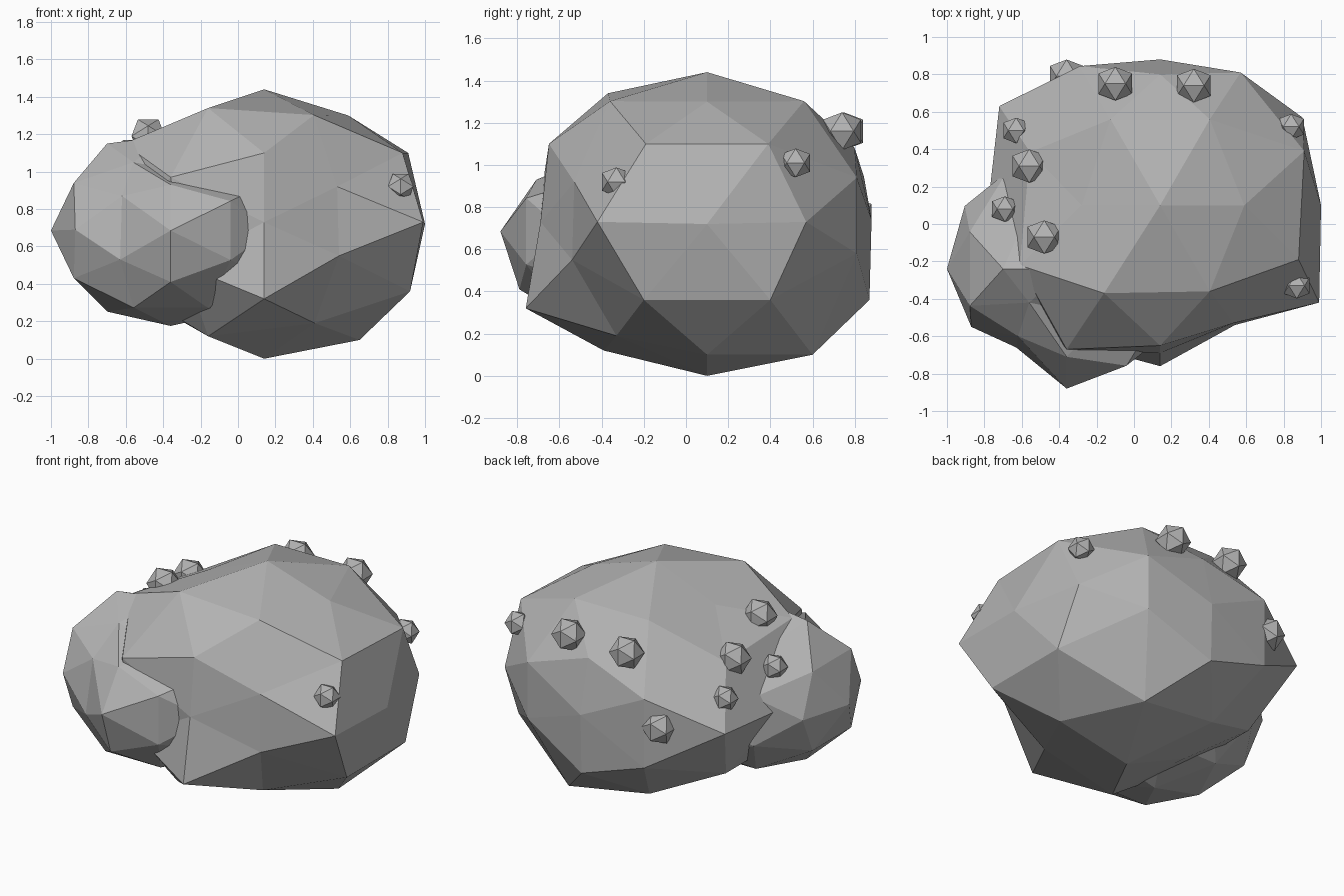
import bpy, bmesh
from itertools import product
from mathutils import Vector

cube = bpy.data.objects.get("Cube")
if cube:
    bpy.data.objects.remove(cube, do_unlink=True)

# One stone colour for everything
stone = bpy.data.materials.new("stone_grey")
stone.use_nodes = True
colour = (0.45, 0.45, 0.45, 1)
stone.diffuse_color = colour
stone.node_tree.nodes["Principled BSDF"].inputs["Base Color"].default_value = colour

CORNERS = [(0.526, 0, 0.851)]
MIDPOINTS = [(1, 0, 0), (0.309, 0.5, 0.809)]


def sphere_points(seeds):
    """All sign changes and cyclic shifts of the seed directions."""
    points = set()
    for seed in seeds:
        for signs in product((-1, 1), repeat=3):
            x, y, z = (s * c for s, c in zip(signs, seed))
            points |= {(x, y, z), (z, x, y), (y, z, x)}
    return sorted(points)


def build_rock(name, centre, radii, seeds, chips=()):
    """Faceted ellipsoid; each chip pulls the nearest corner to its position."""
    centre, radii = Vector(centre), Vector(radii)
    bm = bmesh.new()
    for point in sphere_points(seeds):
        bm.verts.new(point)
    bmesh.ops.convex_hull(bm, input=bm.verts[:])
    bmesh.ops.recalc_face_normals(bm, faces=bm.faces[:])
    directions = {v: v.co.copy() for v in bm.verts}
    for v in bm.verts:
        v.co = centre + v.co * radii
    for chip in chips:
        offset = Vector(chip) - centre
        aim = Vector(o / r for o, r in zip(offset, radii))
        max(bm.verts, key=lambda v: directions[v].dot(aim)).co = chip
    mesh = bpy.data.meshes.new(name)
    bm.to_mesh(mesh)
    bm.free()
    mesh.materials.append(stone)
    bpy.context.collection.objects.link(bpy.data.objects.new(name, mesh))


# Large boulder with its uneven corners
build_rock("main_boulder", (0.14, 0.1, 0.72), (0.86, 0.92, 0.72), CORNERS + MIDPOINTS, [
    (-0.28, 0.1, 1.27), (0.14, -0.65, 1.1), (0.14, 0.8, 1.08),
    (0.57, 0.81, 0.94), (0.14, 0.88, 0.74), (0.14, 0.87, 0.36),
    (0.91, 0.39, 1.1), (0.88, -0.19, 1.1), (0.9, 0.57, 0.73),
    (0.99, -0.42, 0.73), (0.92, -0.2, 0.36), (0.92, 0.4, 0.36),
    (0.53, -0.53, 0.92), (0.54, -0.54, 0.55), (-0.36, -0.67, 0.97),
    (0.14, -0.69, 0.73), (0.14, -0.76, 0.32), (-0.16, -0.39, 0.12),
    (0.41, -0.33, 0.19), (0.65, 0.1, 0.1), (-0.72, 0.63, 0.75),
    (-0.61, -0.22, 1.15), (-0.78, 0.1, 0.74), (0.59, 0.1, 1.3),
    (-0.16, -0.37, 1.34), (0.42, 0.6, 0.1), (-0.13, 0.56, 0.18),
    (-0.3, 0.1, 0.2), (0.57, 0.81, 0.58),
])

# Smaller boulder leaning on the front right
build_rock("side_boulder", (-0.36, -0.24, 0.685), (0.64, 0.64, 0.51), CORNERS + MIDPOINTS, [
    (-0.7, -0.24, 1.15), (-0.36, -0.71, 0.93), (-0.36, -0.79, 0.41),
    (-0.87, -0.55, 0.69), (-0.63, -0.66, 0.53), (-0.62, -0.6, 0.87),
    (-0.56, -0.42, 1.05), (-0.16, -0.5, 0.98), (-0.56, 0.08, 1.02),
])

# Pebbles stuck to the boulders
LARGE, SMALL = 0.105, 0.08
pebbles = [
    (0.87, -0.33, 0.92, SMALL), (0.84, 0.52, 1.01, SMALL),
    (0.32, 0.74, 1.16, LARGE), (-0.1, 0.75, 1.16, LARGE),
    (-0.36, 0.79, 0.76, LARGE), (-0.63, 0.5, 0.91, SMALL),
    (-0.56, 0.31, 1.08, LARGE), (-0.69, 0.08, 0.97, SMALL),
    (-0.48, -0.07, 1.19, LARGE),
]
for number, (x, y, z, radius) in enumerate(pebbles, 1):
    build_rock(f"pebble_{number}", (x, y, z), (radius,) * 3, CORNERS)
